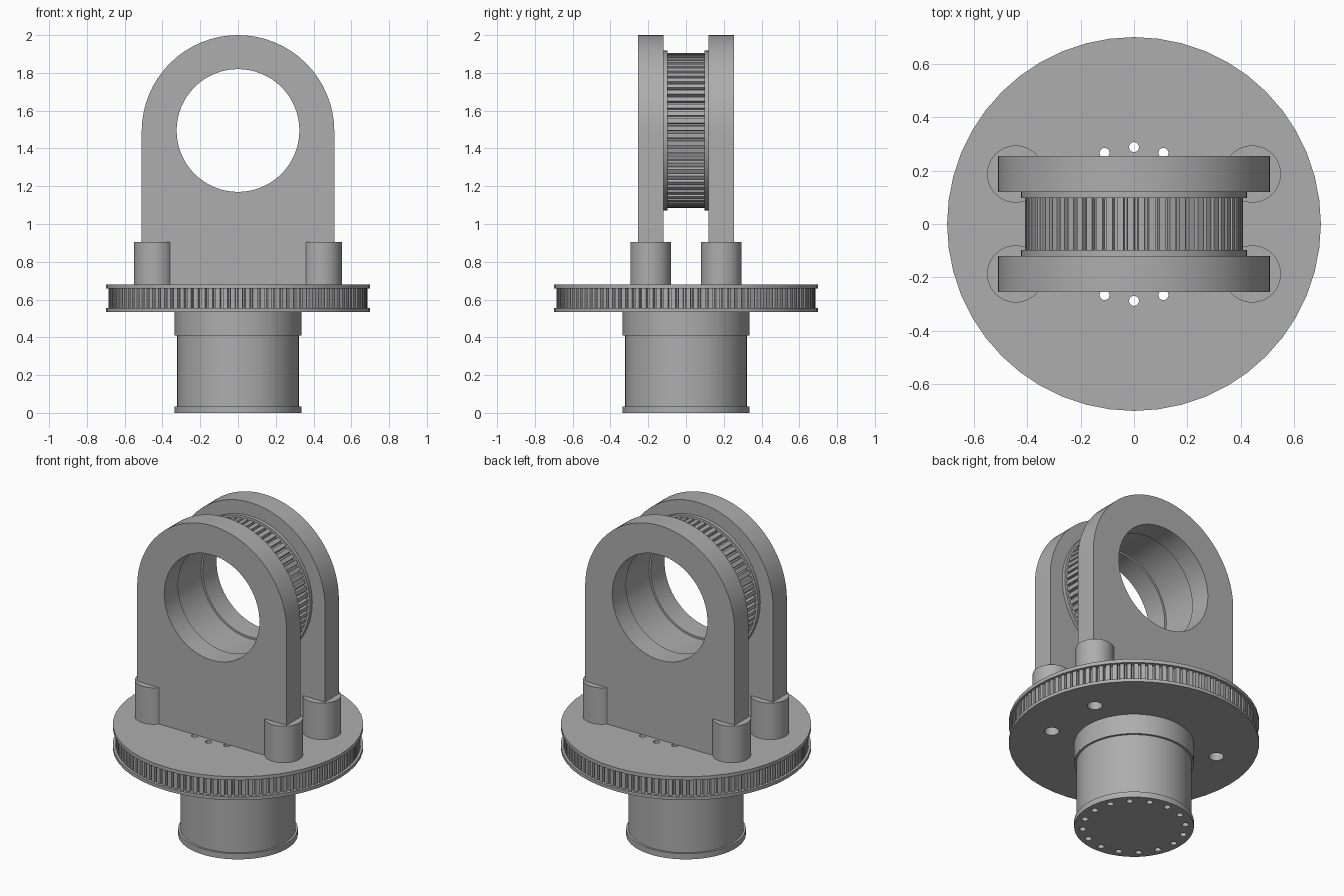
import bpy, bmesh
from math import pi, sin, cos, radians

cube = bpy.data.objects.get("Cube")
if cube:
    bpy.data.objects.remove(cube, do_unlink=True)

grey = bpy.data.materials.new("plain grey")
grey.use_nodes = True
colour = (0.42, 0.42, 0.42, 1)
grey.diffuse_color = colour
grey.node_tree.nodes["Principled BSDF"].inputs["Base Color"].default_value = colour

HUB_Z = 1.495      # height of the upright pulley axis
BORE = 0.325


def circle(r, cx=0, cy=0, n=48):
    return [(cx + r * cos(2 * pi * i / n), cy + r * sin(2 * pi * i / n)) for i in range(n)]


def toothed(r, depth, teeth, cy=0):
    """Outline with flat teeth and narrower grooves."""
    pts = []
    for i in range(teeth):
        for f, rad in ((0, r), (0.3, r), (0.6, r), (0.68, r - depth), (0.92, r - depth)):
            a = 2 * pi * (i + f) / teeth
            pts.append((rad * cos(a), cy + rad * sin(a)))
    return pts


def prism(name, outlines, lo, hi, upright=False):
    """Extrude outlines along z, or along y when upright."""
    bm = bmesh.new()
    for pts in outlines:
        rings = []
        for h in (lo, hi):
            rings.append([bm.verts.new((u, h, v) if upright else (u, v, h)) for u, v in pts])
        a, b = rings
        bm.faces.new(a)
        bm.faces.new(b)
        for i in range(len(a)):
            j = (i + 1) % len(a)
            bm.faces.new((a[i], a[j], b[j], b[i]))
    bmesh.ops.recalc_face_normals(bm, faces=bm.faces)
    mesh = bpy.data.meshes.new(name)
    bm.to_mesh(mesh)
    bm.free()
    mesh.materials.append(grey)
    ob = bpy.data.objects.new(name, mesh)
    bpy.context.collection.objects.link(ob)
    return ob


def activate(ob):
    bpy.ops.object.select_all(action='DESELECT')
    ob.select_set(True)
    bpy.context.view_layer.objects.active = ob


def finish(ob, *cutters):
    """Cut the holes and smooth the round surfaces."""
    activate(ob)
    for cutter in cutters:
        mod = ob.modifiers.new("holes", 'BOOLEAN')
        mod.operation = 'DIFFERENCE'
        mod.solver = 'EXACT'
        mod.object = cutter
        bpy.ops.object.modifier_apply(modifier=mod.name)
    bpy.ops.object.shade_smooth_by_angle(angle=radians(20))


# Hole cutters
posts = [(sx * 0.443, sy * 0.187) for sx in (-1, 1) for sy in (-1, 1)]
bolts = [circle(0.019, x, y, 12) for x, y in circle(0.288, n=16)]
bolt_cutter = prism("bolt_hole_cutter", bolts, -0.1, 0.75)
screw_cutter = prism("screw_hole_cutter", [circle(0.042, x, y, 20) for x, y in posts], 0.4, 0.8)
plate_cutter = prism("plate_bore_cutter", [circle(BORE, 0, HUB_Z, 64)], -0.5, 0.5, True)
hub_cutter = prism("pulley_bore_cutter", [circle(BORE + 0.012, 0, HUB_Z, 64)], -0.5, 0.5, True)

# Base column
for name, r, lo, hi in (("base_foot", 0.335, 0, 0.035),
                        ("base_column", 0.322, 0.035, 0.41),
                        ("base_collar", 0.335, 0.41, 0.535)):
    finish(prism(name, [circle(r)], lo, hi), bolt_cutter)

# Turntable: toothed wheel between two flanges
for name, outline, lo, hi in (("turntable_lower_flange", circle(0.7), 0.535, 0.555),
                              ("turntable_teeth", toothed(0.685, 0.02, 108), 0.555, 0.658),
                              ("turntable_upper_flange", circle(0.7), 0.658, 0.68)):
    finish(prism(name, [outline], lo, hi), bolt_cutter, screw_cutter)

# Corner posts
for i, (x, y) in enumerate(posts):
    finish(prism(f"corner_post_{i + 1}", [circle(0.107, x, y)], 0.68, 0.905), screw_cutter)

# Arched side plates and the pulley flanges against them
arch = [(0.51 * cos(pi * i / 32), 1.49 + 0.51 * sin(pi * i / 32)) for i in range(33)]
arch += [(-0.51, 0.68), (0.51, 0.68)]
for side, s in (("front", -1), ("back", 1)):
    finish(prism(f"{side}_plate", [arch], s * 0.12, s * 0.255, True), plate_cutter)
    finish(prism(f"{side}_pulley_flange", [circle(0.423, 0, HUB_Z, 64)], s * 0.098, s * 0.12, True),
           hub_cutter)

# Upright toothed pulley
finish(prism("pulley_teeth", [toothed(0.409, 0.02, 64, HUB_Z)], -0.098, 0.098, True), hub_cutter)

for cutter in (bolt_cutter, screw_cutter, plate_cutter, hub_cutter):
    bpy.data.objects.remove(cutter, do_unlink=True)
